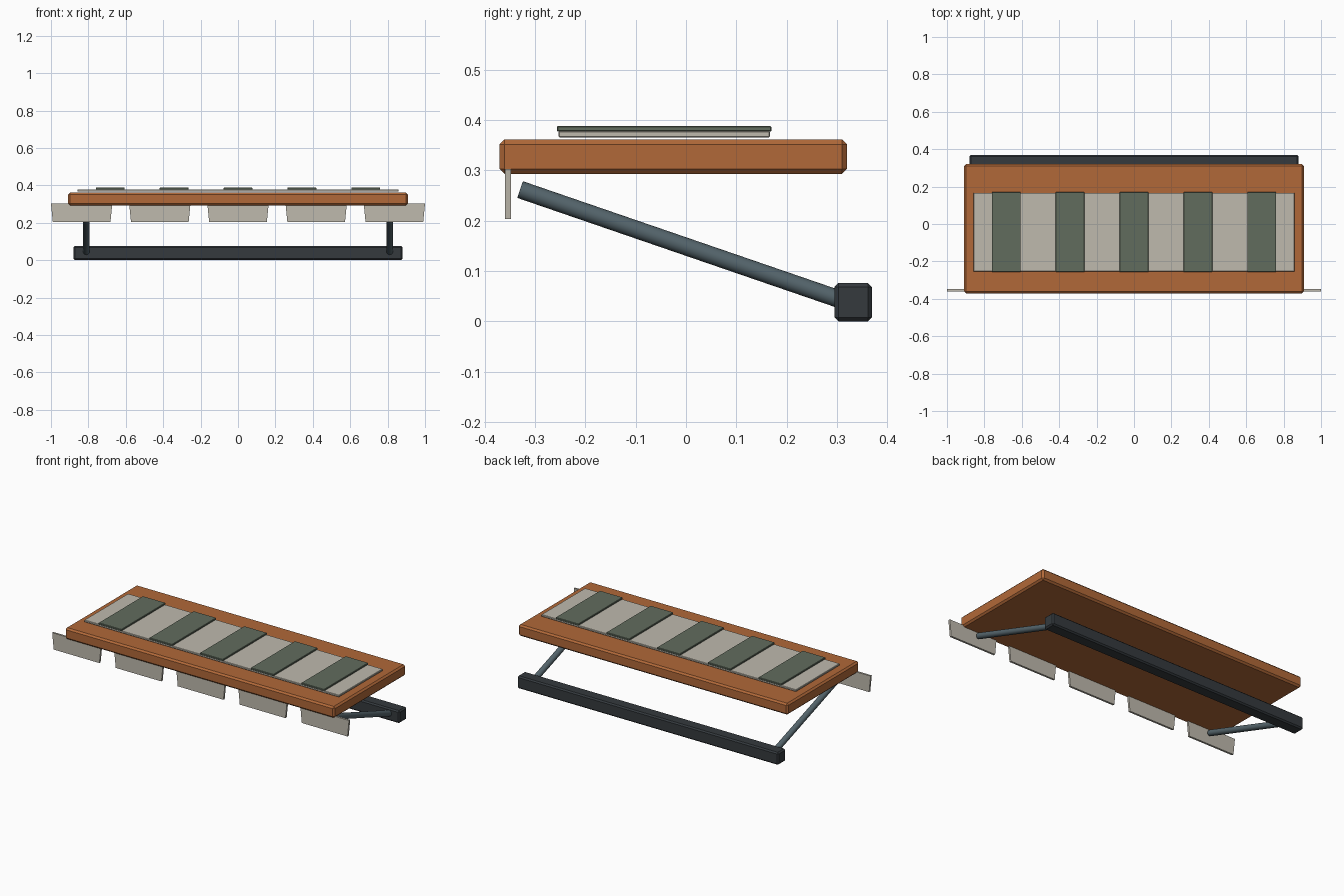
import bpy, bmesh
from mathutils import Vector

if "Cube" in bpy.data.objects:
    bpy.data.objects.remove(bpy.data.objects["Cube"])


def material(name, rgb):
    m = bpy.data.materials.new(name)
    m.diffuse_color = (*rgb, 1)
    m.use_nodes = True
    m.node_tree.nodes["Principled BSDF"].inputs["Base Color"].default_value = m.diffuse_color
    return m


RUST = material("rust_orange", (0.44, 0.14, 0.04))
CREAM = material("cream", (0.52, 0.49, 0.42))
GREEN = material("grey_green", (0.12, 0.15, 0.11))
DARK = material("dark_metal", (0.035, 0.042, 0.048))
STEEL = material("blue_steel", (0.09, 0.13, 0.15))


def box(name, lo, hi, mat, bevel=0.0, taper=0.0):
    """Box between two corners; taper narrows the bottom in x."""
    lo, hi = Vector(lo), Vector(hi)
    mid, size = (lo + hi) / 2, hi - lo
    bm = bmesh.new()
    bmesh.ops.create_cube(bm, size=1)
    for v in bm.verts:
        side, bottom = (1 if v.co.x > 0 else -1), v.co.z < 0
        v.co = v.co * size
        if bottom:
            v.co.x -= side * taper
    me = bpy.data.meshes.new(name)
    bm.to_mesh(me)
    bm.free()
    me.materials.append(mat)
    ob = bpy.data.objects.new(name, me)
    ob.location = mid
    bpy.context.collection.objects.link(ob)
    if bevel:
        mod = ob.modifiers.new("edge", 'BEVEL')
        mod.width = bevel
        mod.segments = 1
    return ob


def rod(name, a, b, r, mat):
    a, b = Vector(a), Vector(b)
    d = b - a
    bpy.ops.mesh.primitive_cylinder_add(vertices=16, radius=r, depth=d.length,
                                        location=(a + b) / 2)
    ob = bpy.context.object
    ob.name = name
    ob.rotation_euler = d.to_track_quat('Z', 'Y').to_euler()
    ob.data.materials.append(mat)
    bpy.ops.object.shade_smooth_by_angle()


# Canopy slab and the wall bar behind and below it
box("canopy", (-0.908, -0.371, 0.293), (0.908, 0.32, 0.362), RUST, 0.01)
box("wall_bar", (-0.88, 0.295, 0.0), (0.88, 0.37, 0.076), DARK, 0.008)

# Pale cloth panel on top
box("cloth_panel", (-0.858, -0.254, 0.366), (0.858, 0.167, 0.378), CREAM, 0.002)

# Dark stripes and the hanging front flaps
for i in range(-2, 3):
    x = i * 0.3415
    box(f"stripe_{i + 3}", (x - 0.077, -0.257, 0.377),
        (x + 0.077, 0.17, 0.388), GREEN, 0.002)
    x = i * 0.418
    box(f"flap_{i + 3}", (x - 0.164, -0.36, 0.203),
        (x + 0.164, -0.348, 0.303), CREAM, taper=0.01)

# Slanted support arms
for side, s in (("left", -1), ("right", 1)):
    rod(f"{side}_arm", (s * 0.811, -0.33, 0.262), (s * 0.811, 0.325, 0.037),
        0.0175, STEEL)
